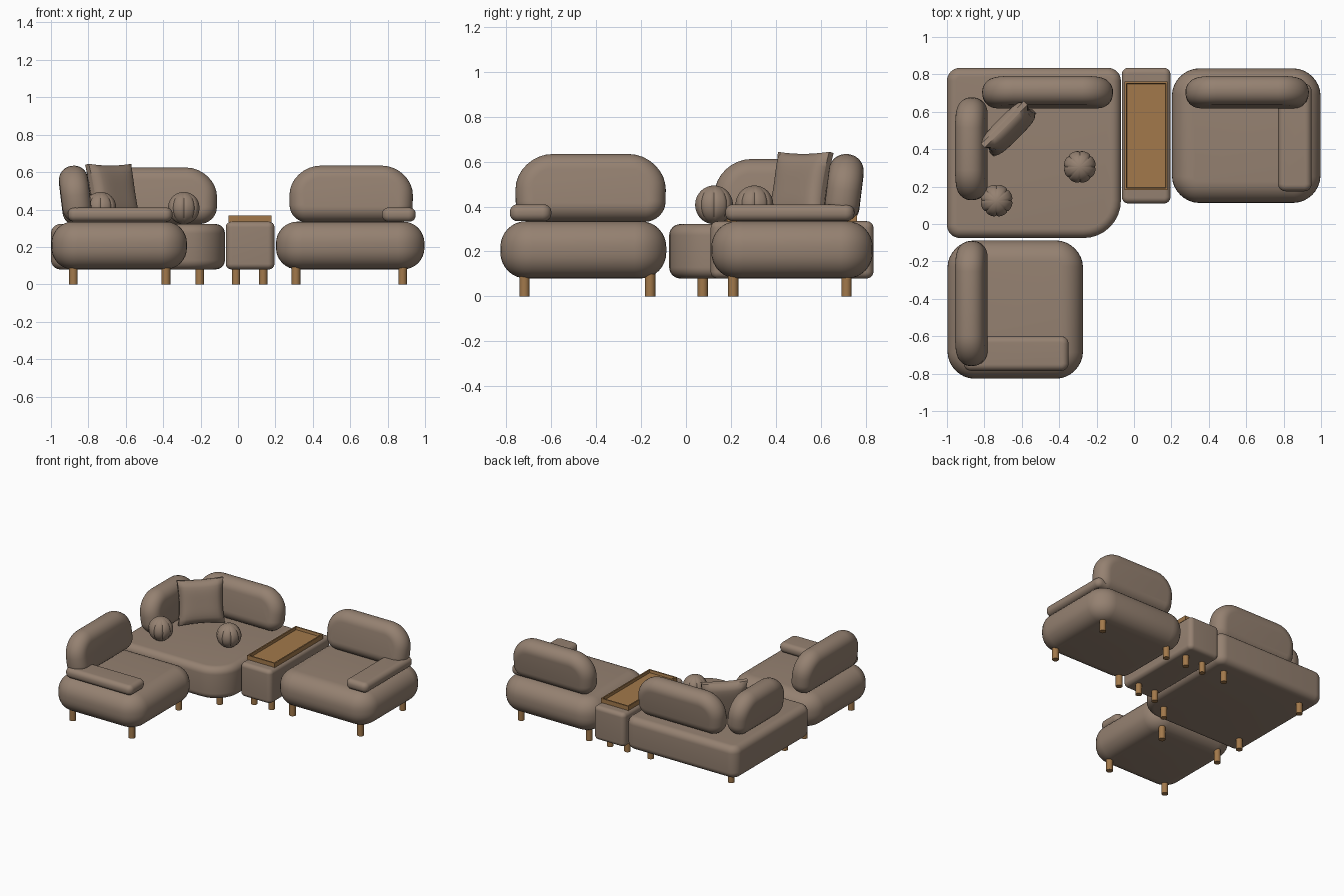
import bpy, bmesh
from math import sin, cos, pi, radians
from mathutils import Matrix, Vector

cube = bpy.data.objects.get("Cube")
if cube:
    bpy.data.objects.remove(cube)


def make_material(name, color):
    m = bpy.data.materials.new(name)
    m.use_nodes = True
    m.diffuse_color = (*color, 1)
    m.node_tree.nodes["Principled BSDF"].inputs["Base Color"].default_value = (*color, 1)
    return m


FABRIC = make_material("taupe fabric", (0.30, 0.22, 0.165))
WOOD = make_material("warm wood", (0.36, 0.19, 0.07))


def finish(name, bm, mat, matrix=Matrix(), smooth=True):
    bmesh.ops.recalc_face_normals(bm, faces=bm.faces)
    me = bpy.data.meshes.new(name)
    bm.to_mesh(me)
    bm.free()
    me.materials.append(mat)
    ob = bpy.data.objects.new(name, me)
    bpy.context.collection.objects.link(ob)
    ob.matrix_world = matrix
    if smooth:
        bpy.ops.object.select_all(action='DESELECT')
        ob.select_set(True)
        bpy.context.view_layer.objects.active = ob
        bpy.ops.object.shade_smooth_by_angle(angle=radians(40))
    return ob


def outline(hx, hy, radii, inset, bow):
    """Rounded rectangle, corners ordered ++, -+, --, +-, with bowed sides."""
    pts = []
    for k, (sx, sy) in enumerate(((1, 1), (-1, 1), (-1, -1), (1, -1))):
        r = max(radii[k] - inset, 0.012)
        for i in range(9):
            a = (k + i / 8) * pi / 2
            x = sx * (hx - inset - r) + r * cos(a)
            y = sy * (hy - inset - r) + r * sin(a)
            pts.append((x * (1 - bow * (y / hy) ** 2), y * (1 - bow * (x / hx) ** 2)))
    return pts


def cushion(name, size, radii, edge, matrix, bow=0.0):
    """Stack of rounded outlines whose rim follows a quarter round at each end."""
    hx, hy, hz = (s / 2 for s in size)
    bm = bmesh.new()
    rings = []
    for end in (-1, 1):
        for i in range(9):
            a = (i if end > 0 else 8 - i) / 8 * pi / 2
            z = end * (hz - edge + edge * sin(a))
            rings.append([bm.verts.new((x, y, z)) for x, y in
                          outline(hx, hy, radii, edge * (1 - cos(a)), bow)])
    n = len(rings[0])
    for lo, hi in zip(rings, rings[1:]):
        for i in range(n):
            j = (i + 1) % n
            bm.faces.new((lo[i], lo[j], hi[j], hi[i]))
    bm.faces.new(rings[0])
    bm.faces.new(rings[-1])
    return finish(name, bm, FABRIC, matrix)


def block(name, x, y, z, radii, edge, bow=0.0):
    """Cushion lying flat between the given limits."""
    size = [b - a for a, b in (x, y, z)]
    mid = Vector([(a + b) / 2 for a, b in (x, y, z)])
    return cushion(name, size, radii, edge, Matrix.Translation(mid), bow)


def backrest(name, center, width, height, turn):
    """Upright loaf-shaped cushion, leaning away from the seat."""
    m = (Matrix.Translation(center) @ Matrix.Rotation(radians(turn), 4, 'Z')
         @ Matrix.Rotation(radians(83), 4, 'X'))
    cushion(name, (width, height, 0.155), (0.16, 0.16, 0.085, 0.085), 0.075, m, 0.02)


def legs(prefix, xs, ys, r):
    for i, x in enumerate(xs):
        for j, y in enumerate(ys):
            bm = bmesh.new()
            bmesh.ops.create_cone(bm, cap_ends=True, segments=20, radius1=r, radius2=r,
                                  depth=0.1)
            finish(f"{prefix}_leg_{i}{j}", bm, WOOD, Matrix.Translation((x, y, 0.05)))


# Seat bases
block("corner_seat", (-1, -0.07), (-0.075, 0.835), (0.08, 0.322),
      (0.07, 0.07, 0.07, 0.2), 0.05)
block("right_seat", (0.2, 1), (0.11, 0.835), (0.08, 0.335), [0.14] * 4, 0.115, 0.02)
block("front_seat", (-1, -0.27), (-0.83, -0.085), (0.08, 0.335), [0.14] * 4, 0.115, 0.02)
block("console_base", (-0.065, 0.195), (0.11, 0.835), (0.08, 0.335), [0.035] * 4, 0.03)

# Backrests
backrest("right_backrest", (0.605, 0.705, 0.483), 0.66, 0.305, 0)
backrest("front_backrest", (-0.87, -0.425, 0.483), 0.67, 0.305, 90)
backrest("corner_rear_backrest", (-0.462, 0.705, 0.473), 0.7, 0.305, 0)
backrest("corner_side_backrest", (-0.87, 0.402, 0.463), 0.55, 0.3, 90)

# Flat arm pads
block("right_arm", (0.77, 0.95), (0.175, 0.75), (0.335, 0.41), [0.04] * 4, 0.034)
block("front_arm", (-0.91, -0.35), (-0.785, -0.6), (0.335, 0.41), [0.04] * 4, 0.034)

# Wooden legs
legs("corner", (-0.88, -0.205), (0.075, 0.715), 0.023)
legs("console", (-0.01, 0.135), (0.21, 0.715), 0.022)
legs("right", (0.31, 0.88), (0.21, 0.715), 0.023)
legs("front", (-0.88, -0.385), (-0.72, -0.16), 0.023)

# Tray with a sunken floor
bm = bmesh.new()
bmesh.ops.create_cube(bm, size=1)
bmesh.ops.scale(bm, vec=(0.23, 0.58, 0.034), verts=bm.verts)
bm.faces.ensure_lookup_table()
top = max(bm.faces, key=lambda f: f.calc_center_median().z)
bmesh.ops.inset_region(bm, faces=[top], thickness=0.014)
bmesh.ops.inset_region(bm, faces=[top], thickness=0.004, depth=-0.02)
finish("tray", bm, WOOD, Matrix.Translation((0.065, 0.472, 0.35)), smooth=False)

# Scatter pillow with drawn-in sides and pointed corners
bm = bmesh.new()
bmesh.ops.create_cube(bm, size=2)
bmesh.ops.subdivide_edges(bm, edges=bm.edges, cuts=13, use_grid_fill=True)
for v in bm.verts:
    u, w, t = v.co
    puff = 0.014 + 0.042 * (max(0, 1 - u ** 4) * max(0, 1 - w ** 4)) ** 0.5
    v.co = (0.162 * u * (1 - 0.08 * (1 - w * w)), 0.16 * w * (1 - 0.06 * (1 - u * u)),
            t * puff)
finish("pillow", bm, FABRIC, Matrix.Translation((-0.67, 0.51, 0.485))
       @ Matrix.Rotation(radians(45), 4, 'Z') @ Matrix.Rotation(radians(78), 4, 'X'))

# Ball cushions with gathered seams
for i, (x, y) in enumerate(((-0.29, 0.305), (-0.735, 0.125))):
    bm = bmesh.new()
    bmesh.ops.create_uvsphere(bm, u_segments=64, v_segments=24, radius=0.086)
    for v in bm.verts:
        ring = Vector((v.co.x, v.co.y))
        if ring.length > 0.001:
            a = Vector((1, 0)).angle_signed(ring)
            pinch = 1 - 0.07 * (1 - abs(sin(4 * a))) ** 3
            v.co.x *= pinch
            v.co.y *= pinch
    finish(f"ball_cushion_{i}", bm, FABRIC, Matrix.Translation((x, y, 0.408)))
